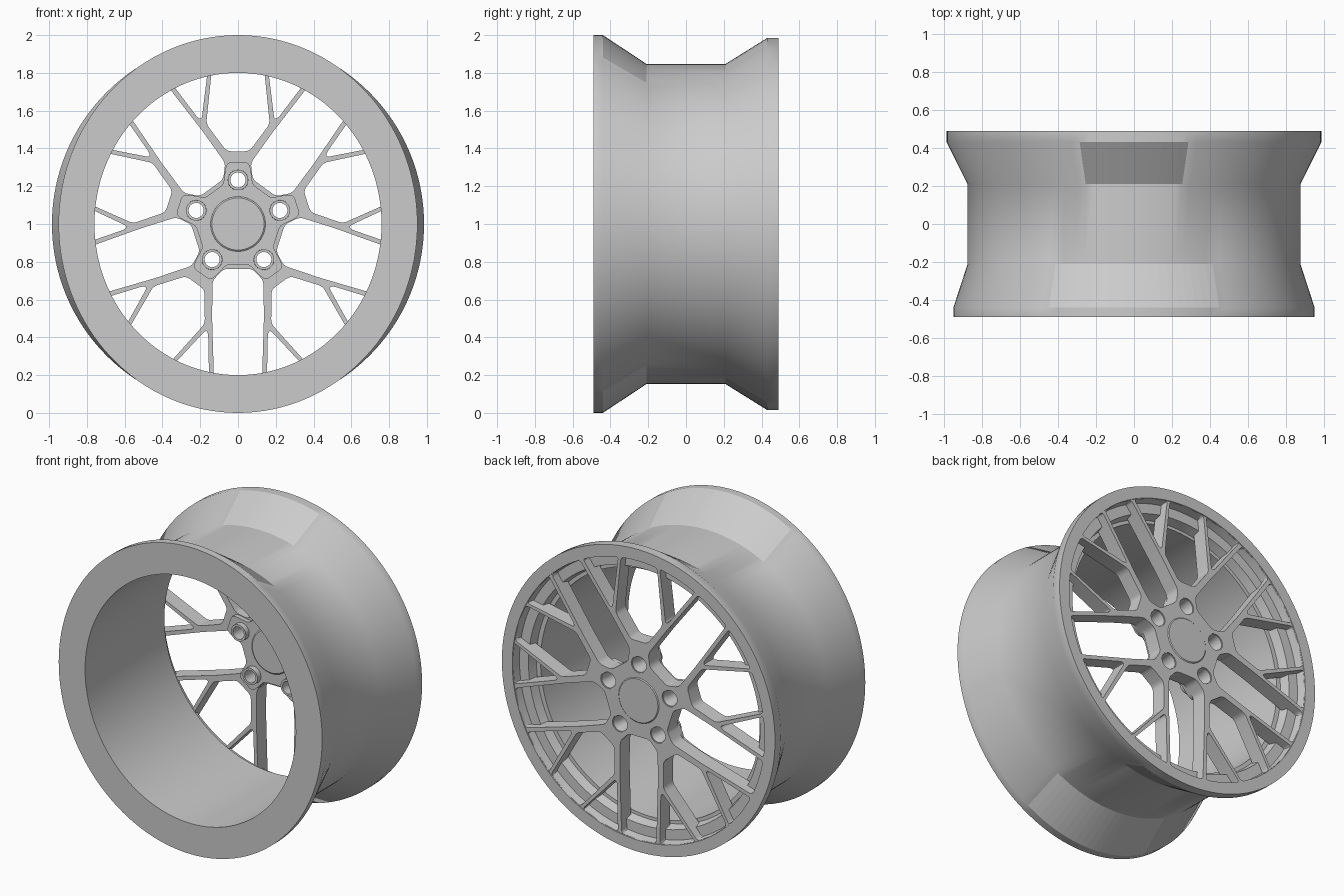
import bpy
import bmesh
from math import sin, cos, pi, radians, atan2, degrees
from mathutils import Vector, Matrix

cube = bpy.data.objects.get("Cube")
if cube:
    bpy.data.objects.remove(cube)

metal = bpy.data.materials.new("grey_metal")
metal.use_nodes = True
GREY = (0.6, 0.6, 0.6, 1)
metal.diffuse_color = GREY
metal.node_tree.nodes["Principled BSDF"].inputs["Base Color"].default_value = GREY

LOBES = 5
STEP = 2 * pi / LOBES
BOLT_RADIUS = 0.233


def smooth(obj, angle):
    bpy.ops.object.select_all(action="DESELECT")
    obj.select_set(True)
    bpy.context.view_layer.objects.active = obj
    bpy.ops.object.shade_smooth_by_angle(angle=radians(angle))


def lathe(name, profile, angle, center=(0, 0), segs=128, closed=True):
    """Revolve (y, x radius, z radius) points around the y axis."""
    bm = bmesh.new()
    rings = []
    for i in range(segs):
        a = 2 * pi * i / segs
        rings.append([bm.verts.new((center[0] + rx * sin(a), y, 1 + center[1] + rz * cos(a)))
                      for y, rx, rz in profile])
    n = len(profile)
    for i in range(segs):
        a, b = rings[i], rings[(i + 1) % segs]
        for j in range(n if closed else n - 1):
            k = (j + 1) % n
            bm.faces.new((a[j], a[k], b[k], b[j]))
    if not closed:
        bm.faces.new([r[0] for r in rings])
        bm.faces.new([r[-1] for r in rings])
    bmesh.ops.recalc_face_normals(bm, faces=bm.faces)
    mesh = bpy.data.meshes.new(name)
    bm.to_mesh(mesh)
    bm.free()
    mesh.materials.append(metal)
    obj = bpy.data.objects.new(name, mesh)
    bpy.context.collection.objects.link(obj)
    smooth(obj, angle)
    return obj


def circle(radius, center=(0, 0), segs=32):
    return [Vector((center[0] + radius * sin(2 * pi * i / segs),
                    center[1] + radius * cos(2 * pi * i / segs))) for i in range(segs)]


def spin(points, angle):
    rot = Matrix.Rotation(-angle, 2)
    return [rot @ Vector(p) for p in points]


def mirrored(half):
    """Close a half outline (x > 0) across the axis."""
    return half + [(-x, y) for x, y in reversed(half) if x > 0]


def rounded(points, radius):
    """Round each corner of a polygon with a short curve."""
    out = []
    for i, p in enumerate(points):
        p = Vector(p)
        ends = []
        for q in (points[i - 1], points[(i + 1) % len(points)]):
            d = Vector(q) - p
            ends.append(p + d.normalized() * min(radius, d.length * 0.45))
        for t in (0, 0.25, 0.5, 0.75, 1):
            out.append(ends[0] * (1 - t) ** 2 + p * 2 * t * (1 - t) + ends[1] * t * t)
    return out


def plate(name, outlines, y_front, y_back):
    """Flat plate with holes, facing along y."""
    curve = bpy.data.curves.new(name, "CURVE")
    curve.dimensions = "2D"
    curve.fill_mode = "BOTH"
    curve.extrude = (y_back - y_front) / 2
    for pts in outlines:
        spline = curve.splines.new("POLY")
        spline.points.add(len(pts) - 1)
        for sp, p in zip(spline.points, pts):
            sp.co = (p[0], p[1], 0, 1)
        spline.use_cyclic_u = True
    obj = bpy.data.objects.new(name, curve)
    bpy.context.collection.objects.link(obj)
    obj.location = (0, (y_front + y_back) / 2, 1)
    obj.rotation_euler = (pi / 2, 0, 0)
    bpy.ops.object.select_all(action="DESELECT")
    obj.select_set(True)
    bpy.context.view_layer.objects.active = obj
    bpy.ops.object.convert(target="MESH")
    obj = bpy.context.view_layer.objects.active
    bm = bmesh.new()
    bm.from_mesh(obj.data)
    bmesh.ops.remove_doubles(bm, verts=bm.verts, dist=0.0001)
    bmesh.ops.recalc_face_normals(bm, faces=bm.faces)
    bm.to_mesh(obj.data)
    bm.free()
    obj.data.materials.clear()
    obj.data.materials.append(metal)
    smooth(obj, 30)
    return obj


# Barrel: slightly oval at the open end, round at the spoked end
barrel = lathe("rim_barrel", [
    (-0.49, 0.95, 1.0), (-0.44, 0.95, 1.0), (-0.21, 0.875, 0.848), (0.21, 0.875, 0.848),
    (0.43, 0.985, 0.985), (0.49, 0.985, 0.985), (0.49, 0.91, 0.91), (0.43, 0.9, 0.9),
    (0.43, 0.835, 0.835), (0.37, 0.82, 0.82), (0.37, 0.79, 0.8), (-0.49, 0.76, 0.8)], 40)

# Crisp cone patches at the top and bottom of the barrel
for face in barrel.data.polygons:
    c = face.center
    off_axis = degrees(atan2(abs(c.x), abs(c.z - 1)))
    limit = 18 if c.y > 0 else 28
    if 0.25 < abs(c.y) < 0.4 and off_axis < limit and abs(face.normal.y) > 0.3:
        face.use_smooth = False

# Spoke plate: three kinds of window repeated around the hub
inner_window = mirrored([(0, 0.91), (0.13, 0.9), (0.163, 0.58), (0.168, 0.53), (0.06, 0.385)])
outer_window = mirrored([(0, 0.91), (0.125, 0.9), (0.137, 0.5), (0.135, 0.3), (0.075, 0.237)])
fork_window = [(0.15, 0.897), (0.283, 0.865), (0.404, 0.814), (0.213, 0.562), (0.192, 0.555)]
fork_mirror = [(-x, y) for x, y in reversed(fork_window)]

outlines = [circle(0.95, segs=128)]
pad_half = [(0.05, 0.328), (0.066, 0.3), (0.078, 0.209)]
pad = []
bolts = []
for i in range(LOBES):
    a = i * STEP
    outlines.append(spin(rounded(inner_window, 0.025), a))
    outlines.append(spin(rounded(outer_window, 0.025), a + STEP / 2))
    outlines.append(spin(rounded(fork_window, 0.02), a))
    outlines.append(spin(rounded(fork_mirror, 0.02), a))
    bolts.append((BOLT_RADIUS * sin(a), BOLT_RADIUS * cos(a)))
    pad += spin([(-x, y) for x, y in reversed(pad_half)] + pad_half, a)
plate("spokes", outlines + [circle(0.054, b) for b in bolts], 0.385, 0.485)

# Raised mounting pad on the inner side of the hub
plate("hub_pad", [rounded(pad, 0.02)] + [circle(0.045, b) for b in bolts], 0.355, 0.39)

# Bolt sleeves with a tapered seat
for i, b in enumerate(bolts):
    lathe(f"bolt_sleeve_{i + 1}", [(y, r, r) for y, r in (
        (0.32, 0.04), (0.32, 0.054), (0.48, 0.056), (0.48, 0.05), (0.43, 0.04))],
        30, center=b, segs=32)

# Centre cap with bevelled rims
lathe("centre_cap", [(y, r, r) for y, r in (
    (0.345, 0.138), (0.35, 0.145), (0.484, 0.147), (0.49, 0.14))],
    30, segs=64, closed=False)
